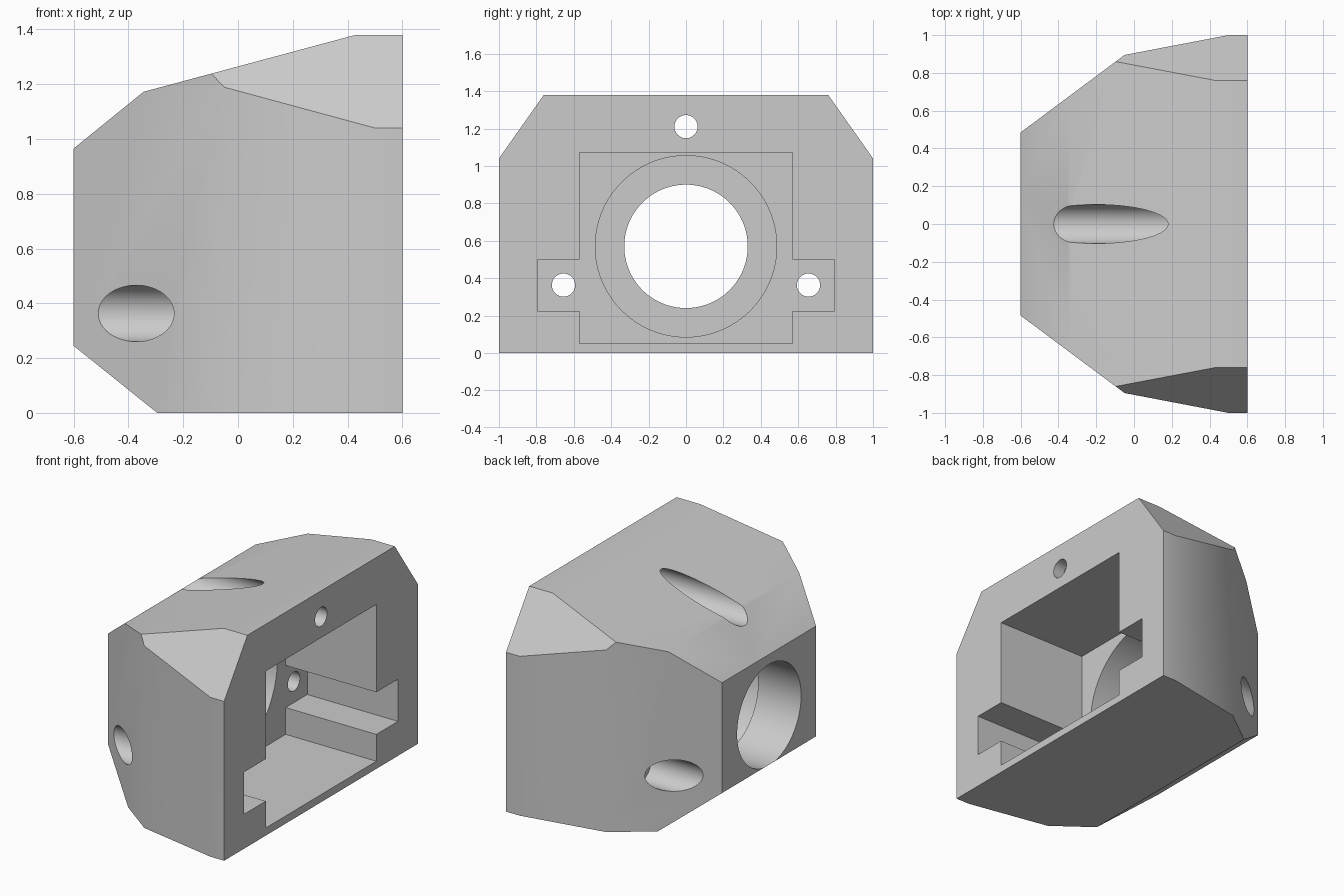
import bpy, bmesh, math
from mathutils import Vector, Matrix

cube = bpy.data.objects.get("Cube")
if cube:
    bpy.data.objects.remove(cube, do_unlink=True)

grey = bpy.data.materials.new("plain grey")
grey.use_nodes = True
colour = (0.6, 0.6, 0.6, 1)
grey.diffuse_color = colour
grey.node_tree.nodes["Principled BSDF"].inputs["Base Color"].default_value = colour


def make_object(name, bm):
    bmesh.ops.recalc_face_normals(bm, faces=bm.faces)
    mesh = bpy.data.meshes.new(name)
    bm.to_mesh(mesh)
    bm.free()
    mesh.materials.append(grey)
    obj = bpy.data.objects.new(name, mesh)
    bpy.context.collection.objects.link(obj)
    return obj


def prism(name, profile, place, start, end):
    """Extrude a 2D profile from start to end; place maps (a, b, depth) to xyz."""
    bm = bmesh.new()
    face = bm.faces.new([bm.verts.new(place(a, b, start)) for a, b in profile])
    moved = bmesh.ops.extrude_face_region(bm, geom=[face])["geom"]
    offset = Vector(place(0, 0, end)) - Vector(place(0, 0, start))
    bmesh.ops.translate(bm, vec=offset, verts=[v for v in moved if isinstance(v, bmesh.types.BMVert)])
    return make_object(name, bm)


def bore(name, y, z, radius, start, end, sides=64):
    """Cylinder along x."""
    bm = bmesh.new()
    turn = Matrix.Translation(((start + end) / 2, y, z)) @ Matrix.Rotation(math.pi / 2, 4, "Y")
    bmesh.ops.create_cone(bm, cap_ends=True, segments=sides, radius1=radius,
                          radius2=radius, depth=end - start, matrix=turn)
    return make_object(name, bm)


def combine(target, tool, operation):
    mod = target.modifiers.new("cut", "BOOLEAN")
    mod.operation = operation
    mod.solver = "EXACT"
    mod.object = tool
    bpy.context.view_layer.objects.active = target
    bpy.ops.object.modifier_apply(modifier=mod.name)
    bpy.data.objects.remove(tool, do_unlink=True)


def mirrored(half):
    return half + [(-a, b) for a, b in reversed(half)]


# Outer body: side, plan and end outlines intersected
side = [(-0.6, 0.245), (-0.295, 0), (0.6, 0), (0.6, 1.38), (0.43, 1.38), (-0.345, 1.172), (-0.6, 0.965)]
plan = [(-0.6, 0.485), (-0.05, 0.895), (0.5, 1), (0.6, 1)]
plan += [(x, -y) for x, y in reversed(plan)]
end_outline = mirrored([(1.2, -0.2), (1.2, 0.757), (1, 1.04), (0.76, 1.38), (0.619, 1.58)])

housing = prism("housing", side, lambda x, z, d: (x, d, z), -1.5, 1.5)
combine(housing, prism("plan_tool", plan, lambda x, y, d: (x, y, d), -1, 2), "INTERSECT")
combine(housing, prism("end_tool", end_outline, lambda y, z, d: (d, y, z), -1, 1), "INTERSECT")

# Rectangular pocket with a side notch for each lug
pocket_back = -0.055
pocket = mirrored([(0.57, 0.05), (0.57, 0.225), (0.793, 0.225), (0.793, 0.5), (0.57, 0.5), (0.57, 1.073)])
combine(housing, prism("pocket_tool", pocket, lambda y, z, d: (d, y, z), pocket_back, 0.8), "DIFFERENCE")

# Central stepped bore
combine(housing, bore("seat_tool", 0, 0.57, 0.485, -0.29, 0.1, 96), "DIFFERENCE")
combine(housing, bore("opening_tool", 0, 0.57, 0.33, -0.9, -0.2, 96), "DIFFERENCE")

# Screw holes with a wide counterbore from the tapered end
web = 0.08
for y, z, seat in [(0.655, 0.363, pocket_back), (-0.655, 0.363, pocket_back), (0, 1.21, 0.6)]:
    combine(housing, bore("counterbore_tool", y, z, 0.103, -0.9, seat - web), "DIFFERENCE")
    combine(housing, bore("screw_tool", y, z, 0.062, seat - 0.2, seat + 0.1, 48), "DIFFERENCE")

bpy.ops.object.select_all(action="DESELECT")
housing.select_set(True)
bpy.context.view_layer.objects.active = housing
bpy.ops.object.shade_smooth_by_angle(angle=math.radians(30))
